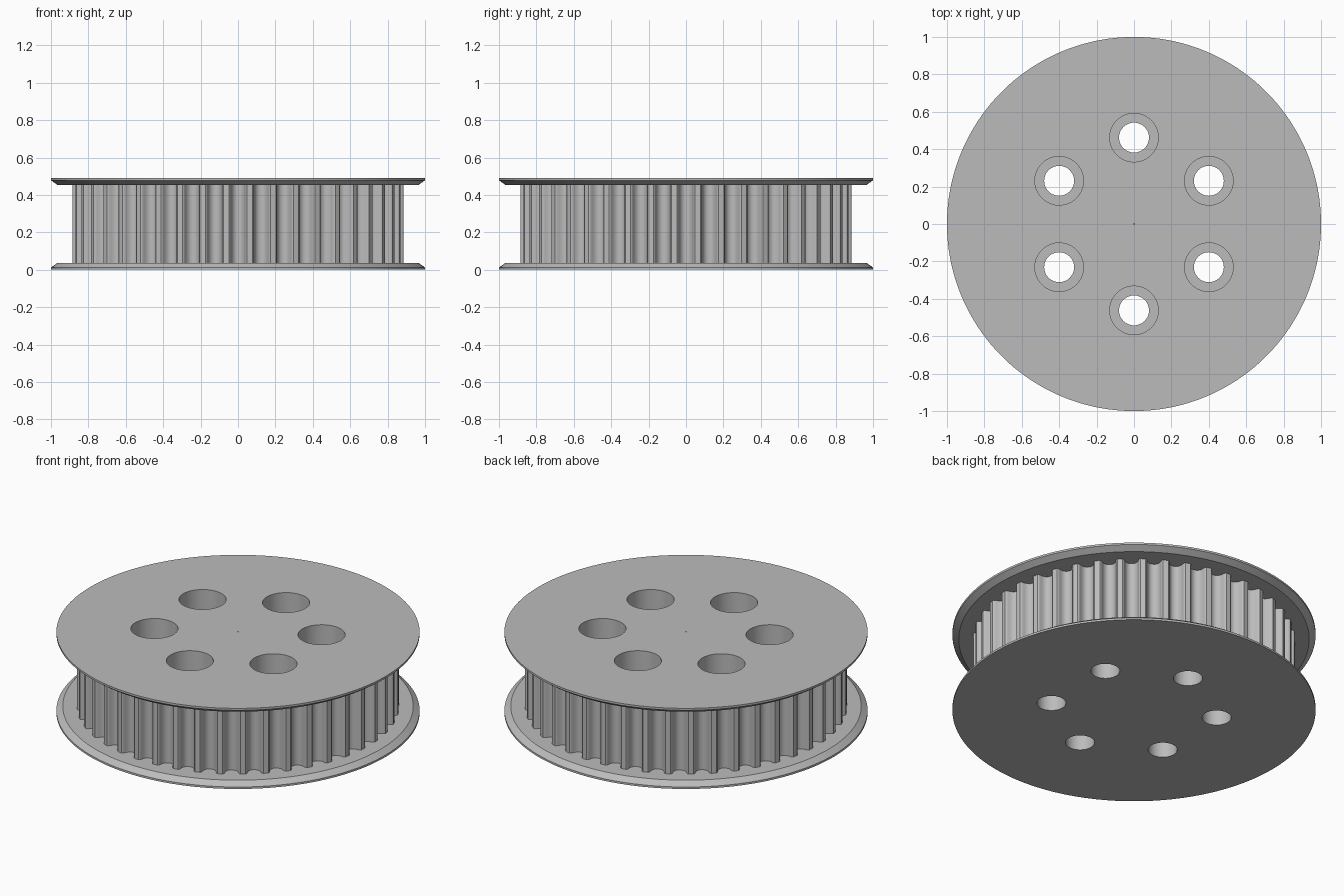
import bpy, bmesh
from math import sin, cos, pi, radians

cube = bpy.data.objects.get("Cube")
if cube:
    bpy.data.objects.remove(cube, do_unlink=True)

HEIGHT = 0.49
TEETH = 44
TIP_R = 0.886
FLANGE_T = 0.037

metal = bpy.data.materials.new("grey_metal")
metal.use_nodes = True
grey = (0.5, 0.5, 0.5, 1)
metal.diffuse_color = grey
metal.node_tree.nodes["Principled BSDF"].inputs["Base Color"].default_value = grey


def circle(r, n, cx=0, cy=0):
    return [(cx + r * cos(2 * pi * i / n), cy + r * sin(2 * pi * i / n)) for i in range(n)]


def loft(name, rings):
    """Closed solid through a stack of (outline, z) rings."""
    bm = bmesh.new()
    loops = [[bm.verts.new((x, y, z)) for x, y in outline] for outline, z in rings]
    n = len(loops[0])
    for a, b in zip(loops, loops[1:]):
        for i in range(n):
            j = (i + 1) % n
            bm.faces.new((a[i], a[j], b[j], b[i]))
    bm.faces.new(loops[0][::-1])
    bm.faces.new(loops[-1])
    bmesh.ops.recalc_face_normals(bm, faces=bm.faces)
    mesh = bpy.data.meshes.new(name)
    bm.to_mesh(mesh)
    bm.free()
    mesh.materials.append(metal)
    obj = bpy.data.objects.new(name, mesh)
    bpy.context.collection.objects.link(obj)
    return obj


def combine(target, other, operation):
    """Apply a boolean and drop the helper object."""
    bpy.context.view_layer.objects.active = target
    mod = target.modifiers.new("combine", "BOOLEAN")
    mod.operation = operation
    mod.solver = "EXACT"
    mod.object = other
    other.hide_render = True
    bpy.ops.object.modifier_apply(modifier=mod.name)
    bpy.data.objects.remove(other, do_unlink=True)


# Toothed hub: rounded grooves repeated around the rim (sideways, depth)
half = [(0.049, 0), (0.044, 0.003), (0.040, 0.010), (0.037, 0.022),
        (0.031, 0.037), (0.021, 0.048), (0.010, 0.053)]
groove = [(-s, d) for s, d in half] + [(0, 0.054)] + [(s, d) for s, d in half[::-1]]
outline = []
for k in range(TEETH):
    a = 2 * pi * k / TEETH
    for s, d in groove:
        r = TIP_R - d
        outline.append((r * cos(a) - s * sin(a), r * sin(a) + s * cos(a)))
pulley = loft("toothed_pulley", [(outline, 0.02), (outline, HEIGHT - 0.02)])

# Flanges: flat outside, bevelled towards the belt
for flip in (False, True):
    rings = []
    for r, z in ((1.0, 0), (1.0, 0.012), (0.965, FLANGE_T)):
        rings.append((circle(r, 180), HEIGHT - z if flip else z))
    combine(pulley, loft("flange", rings), "UNION")

# Six counterbored bolt holes
SEAT = HEIGHT - 0.21
for k in range(6):
    a = radians(30 + 60 * k)
    x, y = 0.462 * cos(a), 0.462 * sin(a)
    rings = [(circle(r, 48, x, y), z) for r, z in
             ((0.08, -0.1), (0.08, SEAT), (0.13, SEAT), (0.13, 0.6))]
    combine(pulley, loft("bolt_hole", rings), "DIFFERENCE")

# Tiny centre mark on the top
mark = circle(0.003, 12)
combine(pulley, loft("centre_mark", [(mark, HEIGHT - 0.01), (mark, 0.6)]), "DIFFERENCE")

bpy.ops.object.select_all(action="DESELECT")
pulley.select_set(True)
bpy.context.view_layer.objects.active = pulley
bpy.ops.object.shade_smooth_by_angle(angle=radians(30))
